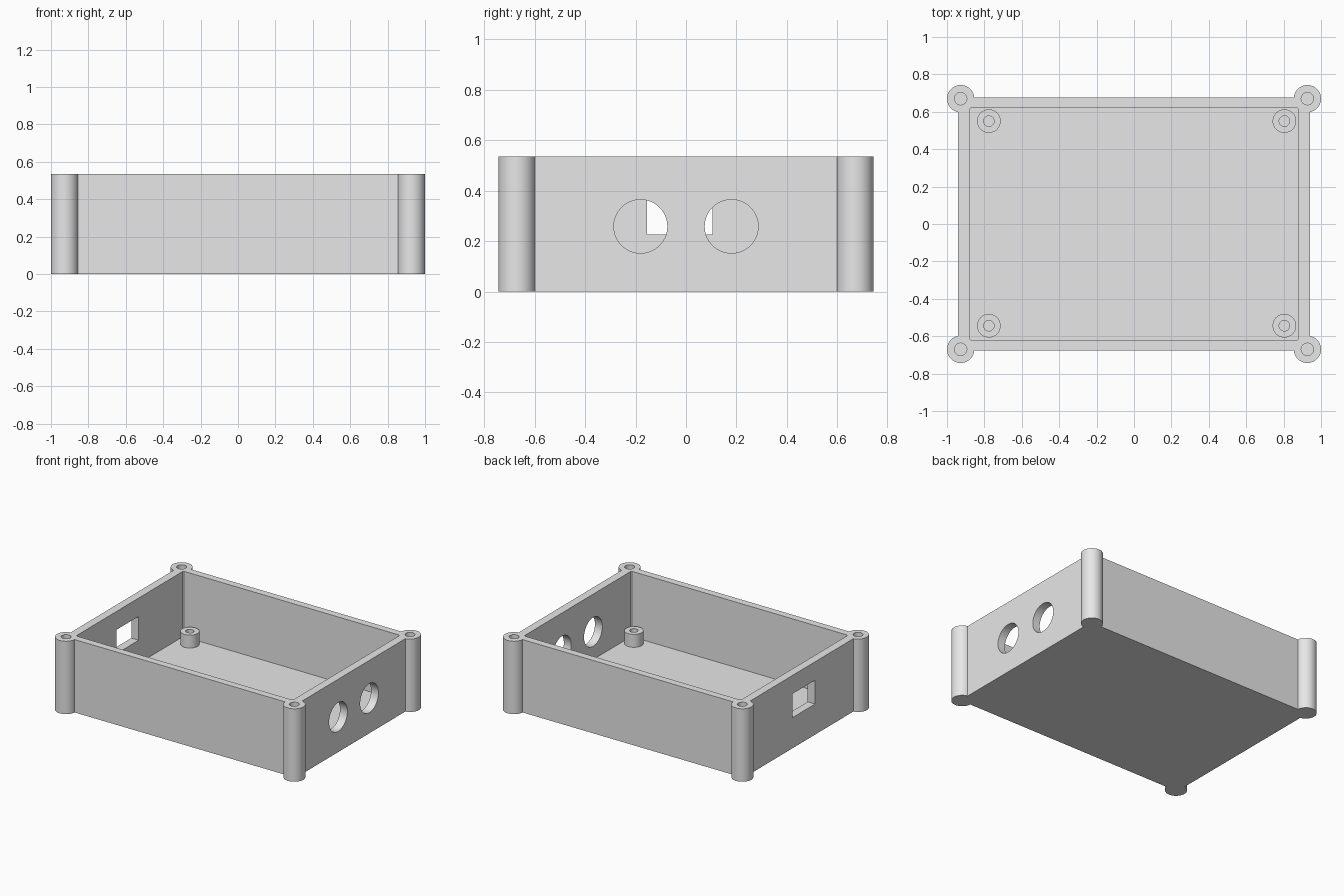
import bpy
import math

if "Cube" in bpy.data.objects:
    bpy.data.objects.remove(bpy.data.objects["Cube"], do_unlink=True)

HEIGHT, FLOOR = 0.535, 0.055
POST_X, POST_Y = 0.927, 0.67
CORNERS = [(sx, sy) for sx in (-1, 1) for sy in (-1, 1)]

grey = bpy.data.materials.new("light_grey_plastic")
grey.use_nodes = True
grey.diffuse_color = (0.8, 0.8, 0.8, 1)
grey.node_tree.nodes["Principled BSDF"].inputs["Base Color"].default_value = (0.8, 0.8, 0.8, 1)


def box(name, low, high):
    center = [(a + b) / 2 for a, b in zip(low, high)]
    bpy.ops.mesh.primitive_cube_add(size=1, location=center)
    ob = bpy.context.object
    ob.name = name
    ob.scale = [b - a for a, b in zip(low, high)]
    bpy.ops.object.transform_apply(location=True, rotation=True, scale=True)
    ob.data.materials.append(grey)
    return ob


def cylinder(name, radius, x, y, bottom, top):
    bpy.ops.mesh.primitive_cylinder_add(vertices=64, radius=radius, depth=top - bottom,
                                        location=(x, y, (bottom + top) / 2))
    ob = bpy.context.object
    ob.name = name
    ob.data.materials.append(grey)
    return ob


def combine(target, tool, operation):
    mod = target.modifiers.new(operation.lower(), "BOOLEAN")
    mod.operation, mod.solver, mod.object = operation, "EXACT", tool
    bpy.context.view_layer.objects.active = target
    bpy.ops.object.modifier_apply(modifier=mod.name)
    bpy.data.objects.remove(tool, do_unlink=True)


def smooth(ob):
    bpy.ops.object.select_all(action="DESELECT")
    ob.select_set(True)
    bpy.context.view_layer.objects.active = ob
    bpy.ops.object.shade_smooth_by_angle(angle=math.radians(30))


# Open tray with thin walls
case = box("enclosure_body", (-0.94, -0.675, 0), (0.94, 0.675, HEIGHT))
combine(case, box("cavity", (-0.88, -0.622, FLOOR), (0.88, 0.622, 1)), "DIFFERENCE")

# Round corner posts with blind screw holes
for sx, sy in CORNERS:
    x, y = sx * POST_X, sy * POST_Y
    combine(case, cylinder("post", 0.073, x, y, 0, HEIGHT), "UNION")
    combine(case, cylinder("screw_hole", 0.033, x, y, FLOOR, 1), "DIFFERENCE")

# Two round ports in the +x wall
for y in (-0.18, 0.18):
    port = cylinder("round_port", 0.106, 0, 0, -0.1, 0.1)
    port.rotation_euler.y = math.pi / 2
    port.location = (0.91, y, 0.258)
    bpy.context.view_layer.update()
    combine(case, port, "DIFFERENCE")

# Rectangular port in the -x wall
combine(case, box("square_port", (-1, -0.155, 0.225), (-0.8, 0.105, 0.4)), "DIFFERENCE")
smooth(case)

# Board standoffs on the floor
for sx, sy in CORNERS:
    x, y = 0.014 + sx * 0.79, 0.003 + sy * 0.547
    name = ("back" if sy > 0 else "front") + ("_left" if sx > 0 else "_right") + "_standoff"
    standoff = cylinder(name, 0.063, x, y, FLOOR, 0.15)
    combine(standoff, cylinder("pilot_hole", 0.028, x, y, 0, 1), "DIFFERENCE")
    smooth(standoff)
